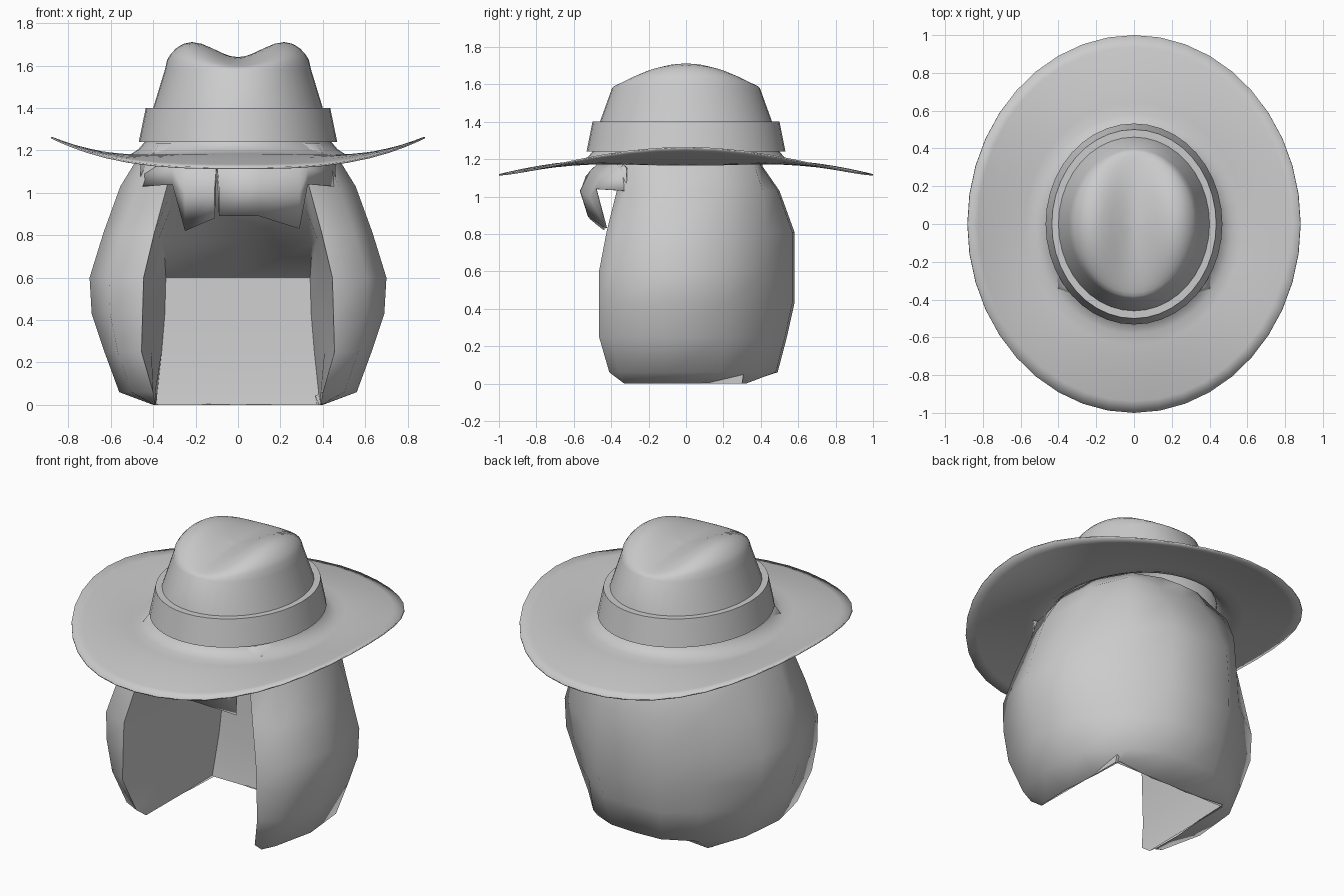
import bpy, bmesh, math

if "Cube" in bpy.data.objects:
    bpy.data.objects.remove(bpy.data.objects["Cube"])


def grid_object(name, rows, closed=True, cap_top=False, thickness=0, angle=40):
    """Skin rows of points into one smooth-shaded object."""
    bm = bmesh.new()
    vs = [[bm.verts.new(p) for p in row] for row in rows]
    n = len(rows[0])
    for a, b in zip(vs, vs[1:]):
        for i in range(n if closed else n - 1):
            j = (i + 1) % n
            bm.faces.new((a[i], a[j], b[j], b[i]))
    if cap_top:
        bm.faces.new(vs[-1])
    bmesh.ops.remove_doubles(bm, verts=bm.verts, dist=0.0005)
    bmesh.ops.recalc_face_normals(bm, faces=bm.faces)
    me = bpy.data.meshes.new(name)
    bm.to_mesh(me)
    bm.free()
    ob = bpy.data.objects.new(name, me)
    bpy.context.collection.objects.link(ob)
    if thickness:
        m = ob.modifiers.new("thickness", 'SOLIDIFY')
        m.thickness = thickness
    bpy.ops.object.select_all(action='DESELECT')
    bpy.context.view_layer.objects.active = ob
    ob.select_set(True)
    bpy.ops.object.shade_smooth_by_angle(angle=math.radians(angle))
    return ob


N = 40
ANGLES = [2 * math.pi * i / N for i in range(N)]


def ring(rx, ry, z):
    return [(rx * math.cos(a), ry * math.sin(a), z) for a in ANGLES]


# Hat brim: sides curl up, front and back dip
def brim_ring(t):
    pts = []
    for a in ANGLES:
        edge = 1.12 + 0.145 * abs(math.cos(a)) ** 3
        base = 1.188 - 0.015 * math.cos(a) ** 2
        z = base + (edge - base) * t ** 1.5
        pts.append(((0.52 + 0.36 * t) * math.cos(a),
                    (0.58 + 0.42 * t) * math.sin(a), z))
    return pts


# Hat crown top: two ridges with a crease along y
def crown_ring(s):
    pts = []
    for a in ANGLES:
        u, v = s * math.cos(a), s * math.sin(a)
        k = min(abs(u) / 0.85, 1)
        c = 0.06 + 0.13 * k * k * (3 - 2 * k)
        h = c * math.sqrt(max(0, 1 - s * s)) * (1 - 0.3 * v * v)
        pts.append((0.345 * u, 0.395 * v, 1.58 + h))
    return pts


hat_rows = [brim_ring(t) for t in (1, 0.85, 0.7, 0.5, 0.3, 0.15, 0)]
hat_rows += [ring(0.47, 0.53, 1.205), ring(0.44, 0.50, 1.24),
             ring(0.40, 0.46, 1.40)]
hat_rows += [crown_ring(s) for s in
             (1, 0.97, 0.92, 0.85, 0.75, 0.63, 0.5, 0.36, 0.2, 0.1, 0)]
grid_object("hat", hat_rows, thickness=0.008, angle=50)

# Hat band
grid_object("hat_band", [ring(0.43, 0.49, 1.24), ring(0.468, 0.532, 1.24),
                         ring(0.435, 0.50, 1.40), ring(0.395, 0.455, 1.40)])

# Hair shell: z, front edge x, y, side x, back y, corner fullness,
# then inner wall z, half width, back y
levels = [
    (0.00, 0.39, -0.33, 0.40, 0.30, 0.93, 0.00, 0.385, 0.30),
    (0.06, 0.40, -0.41, 0.56, 0.49, 0.64, 0.06, 0.38, 0.31),
    (0.25, 0.455, -0.465, 0.63, 0.54, 0.60, 0.25, 0.36, 0.33),
    (0.43, 0.45, -0.465, 0.69, 0.58, 0.58, 0.43, 0.345, 0.34),
    (0.60, 0.445, -0.465, 0.70, 0.58, 0.58, 0.60, 0.34, 0.35),
    (0.81, 0.395, -0.425, 0.635, 0.58, 0.60, 0.76, 0.35, 0.02),
    (1.03, 0.335, -0.37, 0.555, 0.50, 0.68, 0.92, 0.32, -0.25),
    (1.16, 0.32, -0.40, 0.475, 0.41, 0.76, 1.14, 0.30, -0.40),
    (1.235, 0.28, -0.38, 0.42, 0.40, 0.68, 1.22, 0.27, -0.37),
]


def hair_loop(z, xf, yf, rx, yb, k, zi, xi, yi):
    outer = [(xf, yf, z), (xf + 0.64 * (rx - xf), 0.87 * yf, z),
             (rx, -0.1, z), (0.95 * rx, 0.38 * yb, z),
             (k * rx, (k + 0.14) * yb, z), (0.3 * rx, 0.98 * yb, z), (0, yb, z)]
    inner = [((xf + xi) / 2, (yf + yi) / 2, (z + zi) / 2),
             (xi, yi, zi), (0, yi, zi)]
    flip = lambda p: (-p[0], p[1], p[2])
    return (outer + [flip(p) for p in outer[-2::-1]]
            + [flip(p) for p in inner] + inner[1::-1])


grid_object("hair", [hair_loop(*l) for l in levels], cap_top=True, angle=66)

# Fringe: jagged locks over the forehead (x, lower z)
locks = [(-0.46, 1.03), (-0.31, 1.04), (-0.25, 0.82), (-0.11, 0.88),
         (-0.10, 1.11), (-0.09, 0.89), (0.10, 0.89), (0.29, 0.83),
         (0.33, 1.04), (0.46, 1.03)]
bulge = [(0.80, -0.48), (0.89, -0.53), (1.0, -0.585), (1.12, -0.54), (1.22, -0.43)]


def fringe_y(x, z):
    if abs(x) > 0.4:            # ends sink into the side hair
        return -0.32
    for (z0, y0), (z1, y1) in zip(bulge, bulge[1:]):
        if z <= z1:
            return y0 + (y1 - y0) * (z - z0) / (z1 - z0) + 0.8 * x * x


fringe_rows = []
for f in (0, 0.45, 0.8, 1):
    row = []
    for x, b in locks:
        z = b + ((1.155 if abs(x) > 0.4 else 1.2) - b) * f
        row.append((x, fringe_y(x, z), z))
    fringe_rows.append(row)
grid_object("fringe", fringe_rows, closed=False, thickness=0.008, angle=50)
